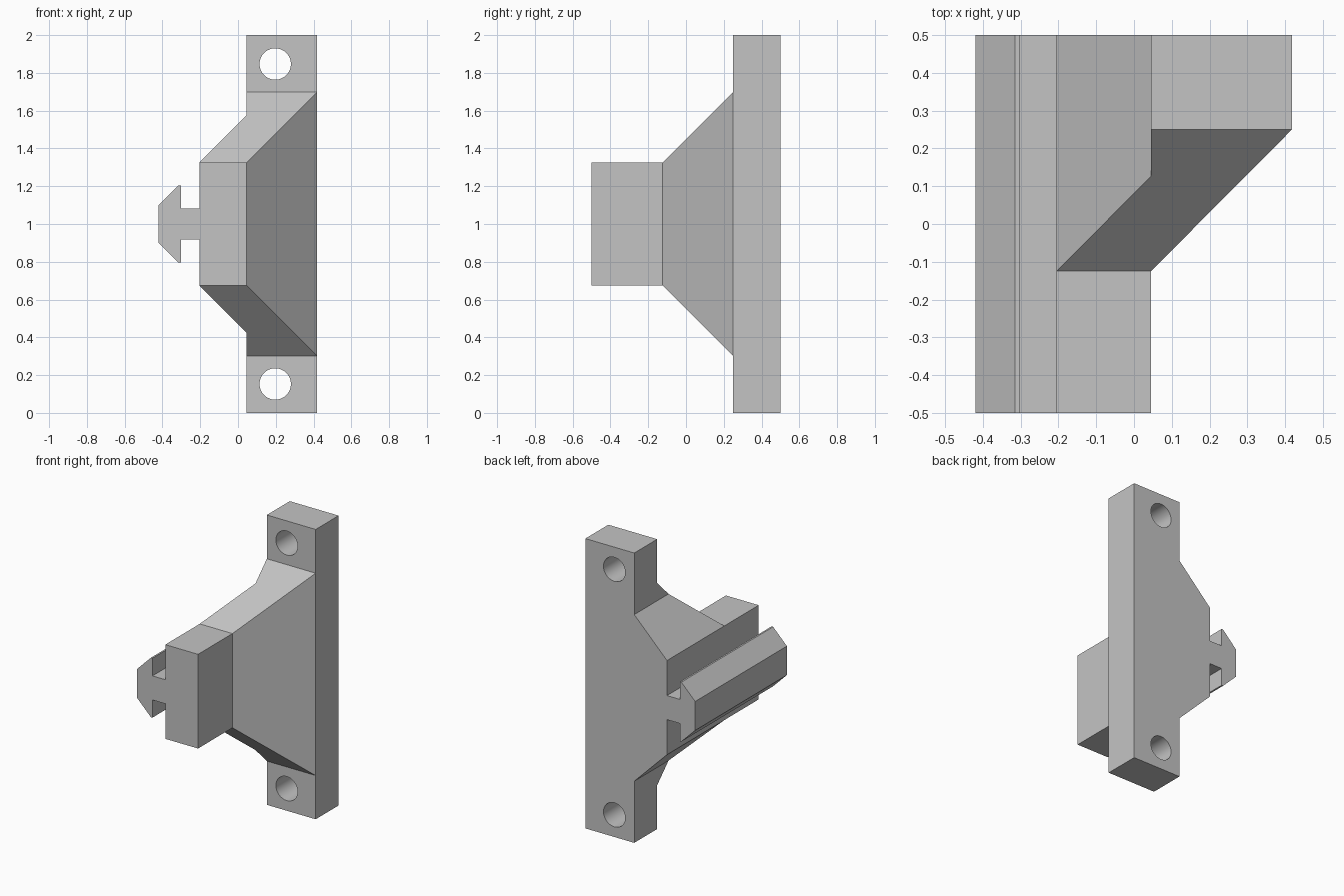
import bpy
import bmesh
import math
from mathutils import Vector

cube = bpy.data.objects.get("Cube")
if cube:
    bpy.data.objects.remove(cube, do_unlink=True)

grey = bpy.data.materials.new("light grey")
grey.use_nodes = True
colour = (0.55, 0.55, 0.55, 1)
grey.diffuse_color = colour
grey.node_tree.nodes["Principled BSDF"].inputs["Base Color"].default_value = colour


def prism(name, profile, axis, start, end):
    """Extrude a 2D outline along one axis; the outline uses the other two axes in order."""
    bm = bmesh.new()
    verts = []
    for a, b in profile:
        co = [a, b]
        co.insert(axis, start)
        verts.append(bm.verts.new(co))
    face = bm.faces.new(verts)
    step = Vector((0, 0, 0))
    step[axis] = end - start
    new = bmesh.ops.extrude_face_region(bm, geom=[face])["geom"]
    bmesh.ops.translate(bm, vec=step, verts=[v for v in new if isinstance(v, bmesh.types.BMVert)])
    bmesh.ops.recalc_face_normals(bm, faces=bm.faces[:])
    mesh = bpy.data.meshes.new(name)
    bm.to_mesh(mesh)
    bm.free()
    mesh.materials.append(grey)
    obj = bpy.data.objects.new(name, mesh)
    bpy.context.collection.objects.link(obj)
    return obj


def mirrored(half):
    """Close an outline by mirroring its lower half about mid height."""
    return half + [(a, 2 - b) for a, b in reversed(half)]


def apply_boolean(obj, tool, operation):
    mod = obj.modifiers.new("cut", "BOOLEAN")
    mod.operation = operation
    mod.solver = "EXACT"
    mod.object = tool
    bpy.context.view_layer.objects.active = obj
    bpy.ops.object.modifier_apply(modifier=mod.name)
    bpy.data.objects.remove(tool, do_unlink=True)


# Bracket body: the overlap of its side, front and top outlines
LEFT, MID, RIGHT = -0.205, 0.045, 0.418
side = mirrored([(-0.5, 0.675), (-0.125, 0.675), (0.25, 0.302), (0.25, 0), (0.5, 0)])
front = mirrored([(LEFT, 0.675), (MID, 0.425), (MID, -0.1), (0.6, -0.1)])
top = [(-0.4, -0.7), (MID, -0.7), (MID, -0.125), (RIGHT, 0.25), (RIGHT, 0.7), (-0.4, 0.7)]
body = prism("bracket_body", side, 0, -0.5, 0.7)
apply_boolean(body, prism("front_outline", front, 1, -0.8, 0.8), "INTERSECT")
apply_boolean(body, prism("top_outline", top, 2, -0.3, 2.3), "INTERSECT")

# Screw holes through both ends of the mounting plate
RADIUS, SIDES = 0.083, 48
for z in (0.153, 1.847):
    circle = [(0.197 + RADIUS * math.cos(i * math.tau / SIDES),
               z + RADIUS * math.sin(i * math.tau / SIDES)) for i in range(SIDES)]
    apply_boolean(body, prism("hole_cutter", circle, 1, 0.1, 0.7), "DIFFERENCE")

# T-shaped slot rail along the right flank
rail_half = [(-0.42, 0.9), (-0.315, 0.795), (-0.303, 0.795), (-0.303, 0.917), (LEFT + 0.002, 0.917)]
rail = prism("slot_rail", mirrored(rail_half), 1, -0.5, 0.5)

# Smooth hole walls, crisp edges elsewhere
for obj in (body, rail):
    bpy.ops.object.select_all(action="DESELECT")
    obj.select_set(True)
    bpy.context.view_layer.objects.active = obj
    bpy.ops.object.shade_smooth_by_angle(angle=math.radians(20))
